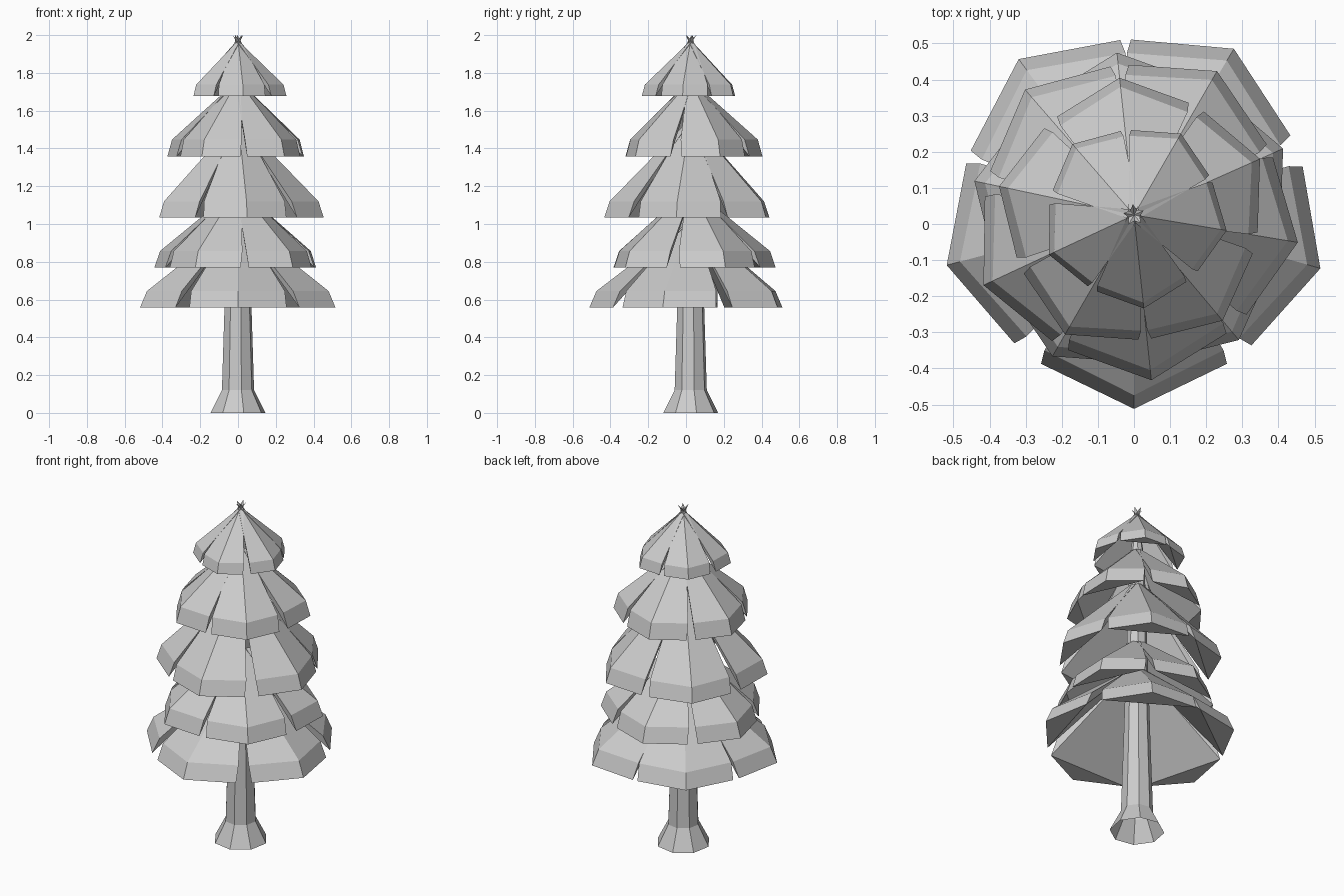
import bpy, bmesh
from math import sin, cos, radians

if "Cube" in bpy.data.objects:
    bpy.data.objects.remove(bpy.data.objects["Cube"])

CX, CY = 0.0, 0.025   # trunk axis


def make_object(name, bm):
    bmesh.ops.recalc_face_normals(bm, faces=bm.faces[:])
    me = bpy.data.meshes.new(name)
    bm.to_mesh(me)
    bm.free()
    ob = bpy.data.objects.new(name, me)
    bpy.context.collection.objects.link(ob)
    return ob


def polar(bm, r, deg, z):
    a = radians(deg)
    return bm.verts.new((CX + r * cos(a), CY + r * sin(a), z))


# Trunk: eight-sided, open flared foot, tapering to a point inside the crown
bm = bmesh.new()
rings = [[polar(bm, r, 45 * k + 12, z) for k in range(8)]
         for r, z in [(0.148, 0), (0.087, 0.12), (0.073, 0.56), (0.04, 1.7)]]
for lo, hi in zip(rings, rings[1:]):
    for k in range(8):
        n = (k + 1) % 8
        bm.faces.new((lo[k], lo[n], hi[n], hi[k]))
tip = polar(bm, 0, 0, 1.99)
for k in range(8):
    bm.faces.new((rings[-1][k], rings[-1][(k + 1) % 8], tip))
make_object("trunk", bm)


def add_bough(bm, angle, radius, lip, z_rim, z_shoulder, z_apex):
    """Wedge with a centre ridge, a steep lip, flat rim base and sloped underside."""
    apex = polar(bm, -0.03, angle, z_apex)   # just past the axis, so boughs overlap
    rim = [polar(bm, radius * f, angle + d, z_rim)
           for d, f in [(-32, 0.905), (0, 1.0), (32, 0.905)]]
    top = [polar(bm, (radius - lip) * f, angle + d, z_shoulder)
           for d, f in [(-33.5, 0.9), (0, 1.0), (33.5, 0.9)]]
    for i in (0, 1):
        bm.faces.new((apex, top[i], top[i + 1]))
        bm.faces.new((top[i], rim[i], rim[i + 1], top[i + 1]))
    for i in (0, 2):
        bm.faces.new((apex, top[i], rim[i]))
    bm.faces.new(rim)
    bm.faces.new((apex, rim[2], rim[0]))


# Tiers: rim radius, lip width, rim z, shoulder z, apex z, bough angles
odd = (-84, -9.5, 60, 131, 205)
even = (24, 96, 168, 240, 310)
tiers = [
    (0.537, 0.038, 0.557, 0.645, 1.05, (-90, -16, 59, 126.5, 195)),
    (0.452, 0.030, 0.770, 0.857, 1.22, even),
    (0.460, 0.028, 1.035, 1.120, 1.59, odd),
    (0.382, 0.025, 1.358, 1.447, 1.79, even),
    (0.260, 0.016, 1.678, 1.738, 2.00, odd),
]
for n, (r, lip, zr, zs, za, angles) in enumerate(tiers, 1):
    bm = bmesh.new()
    for a in angles:
        add_bough(bm, a, r, lip, zr, zs, za)
    make_object(f"branch_tier_{n}", bm)
